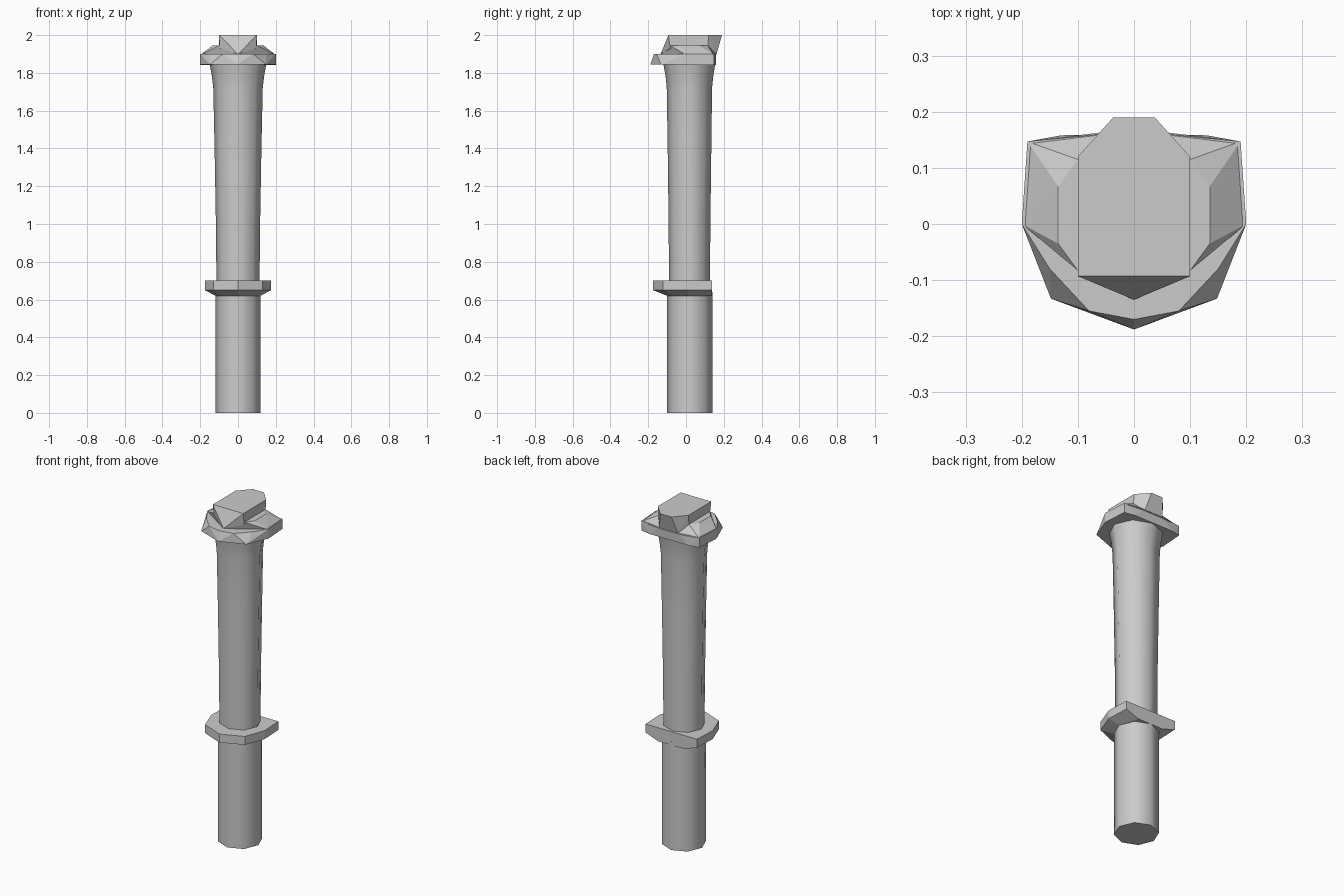
import bpy, bmesh, math
from mathutils import Vector

if "Cube" in bpy.data.objects:
    bpy.data.objects.remove(bpy.data.objects["Cube"])


def finish(bm, name, smooth=False):
    bmesh.ops.recalc_face_normals(bm, faces=bm.faces)
    mesh = bpy.data.meshes.new(name)
    bm.to_mesh(mesh)
    bm.free()
    ob = bpy.data.objects.new(name, mesh)
    bpy.context.collection.objects.link(ob)
    if smooth:
        bpy.ops.object.select_all(action='DESELECT')
        ob.select_set(True)
        bpy.context.view_layer.objects.active = ob
        bpy.ops.object.shade_smooth_by_angle(angle=math.radians(50))
    return ob


def loft(name, rings, smooth=False):
    """Skin equal-length rings of points and cap both ends."""
    bm = bmesh.new()
    loops = [[bm.verts.new(p) for p in ring] for ring in rings]
    n = len(loops[0])
    for a, b in zip(loops, loops[1:]):
        for i in range(n):
            j = (i + 1) % n
            bm.faces.new((a[i], a[j], b[j], b[i]))
    bm.faces.new(loops[0][::-1])
    bm.faces.new(loops[-1])
    return finish(bm, name, smooth)


def octagon(z, rx, y0, y1):
    """Eight-sided ring with a corner on the front centre line."""
    cy, ry = (y0 + y1) / 2, (y1 - y0) / 2
    return [(rx * math.sin(k * math.pi / 4), cy - ry * math.cos(k * math.pi / 4), z)
            for k in range(8)]


def mirrored(half, z=None):
    """Full outline from its right half, listed from front to back."""
    pts = half if z is None else [(x, y, z) for x, y in half]
    return pts + [(-p[0], *p[1:]) for p in reversed(pts) if p[0] > 0]


def hull(name, half):
    bm = bmesh.new()
    for p in mirrored(half):
        bm.verts.new(Vector(p))
    res = bmesh.ops.convex_hull(bm, input=bm.verts)
    junk = {v for v in res["geom_interior"] + res["geom_unused"]
            if isinstance(v, bmesh.types.BMVert)}
    bmesh.ops.delete(bm, geom=list(junk), context='VERTS')
    bmesh.ops.dissolve_limit(bm, angle_limit=0.01, verts=bm.verts, edges=bm.edges)
    return finish(bm, name)


# Straight lower shaft
loft("lower_shaft", [octagon(z, 0.12, -0.10, 0.14) for z in (0, 0.64)], True)

# Upper shaft, widening and flaring below the head
loft("upper_shaft", [octagon(*r) for r in (
    (0.68, 0.114, -0.09, 0.127), (1.0, 0.117, -0.092, 0.129),
    (1.4, 0.124, -0.097, 0.134), (1.72, 0.131, -0.102, 0.138),
    (1.78, 0.138, -0.108, 0.144), (1.85, 0.15, -0.12, 0.155))], True)

# Collar, flat at the back and tapered underneath
outline = [(0, -0.175), (0.13, -0.122), (0.175, 0), (0.168, 0.138)]
under = [(0, -0.10), (0.085, -0.065), (0.12, 0.02), (0.085, 0.138)]
loft("collar", [mirrored(under, 0.62), mirrored(outline, 0.65), mirrored(outline, 0.70)])

# Head flange with an inward-leaning front rim
hull("head_flange", [
    (0, -0.188, 1.845), (0.148, -0.133, 1.845), (0.2, 0, 1.843),
    (0.19, 0.147, 1.843), (0.13, 0.158, 1.843),
    (0, -0.17, 1.90), (0.08, -0.155, 1.90), (0.15, -0.08, 1.90),
    (0.2, 0, 1.90), (0.19, 0.147, 1.90), (0.06, 0.16, 1.90)])

# Sloping shoulders on both sides of the head
hull("head_shoulders", [
    (0.2, 0, 1.895), (0.19, 0.147, 1.895), (0.06, 0.163, 1.895), (0, -0.134, 1.895),
    (0.1, -0.083, 1.945), (0.135, -0.035, 1.945), (0.135, 0.067, 1.945), (0.1, 0.115, 1.945)])

# Top block, with a pointed front foot and overhanging back
hull("top_block", [
    (0.1, -0.093, 2.0), (0.1, 0.12, 2.0), (0.037, 0.19, 2.0),
    (0, -0.135, 1.90), (0.098, -0.083, 1.93), (0.1, 0.115, 1.94), (0.06, 0.162, 1.90)])
